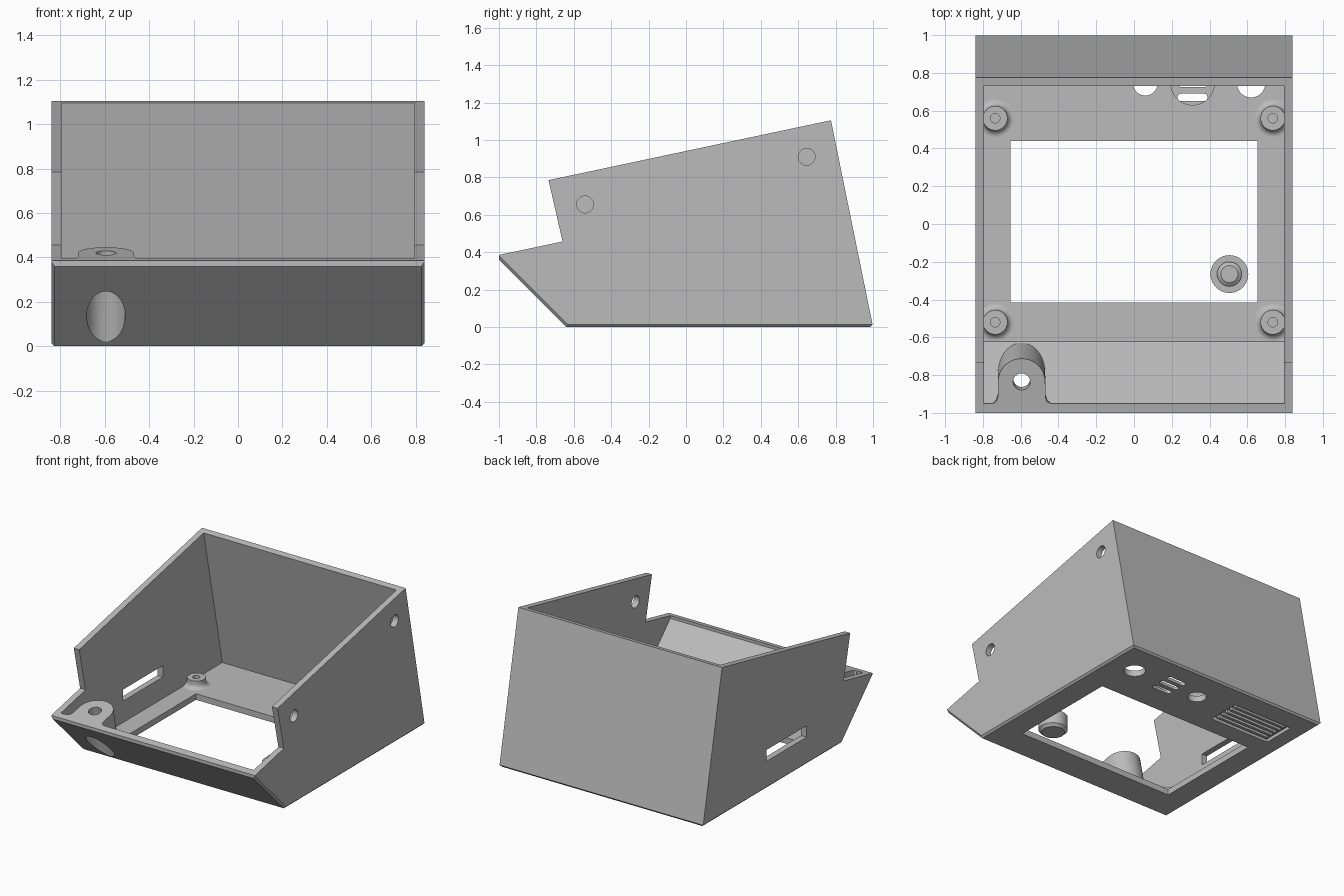
import bpy, bmesh, math
from mathutils import Matrix, Vector

if "Cube" in bpy.data.objects:
    bpy.data.objects.remove(bpy.data.objects["Cube"], do_unlink=True)

grey = bpy.data.materials.new("matte grey")
grey.use_nodes = True
grey.diffuse_color = (0.5, 0.5, 0.5, 1)
grey.node_tree.nodes["Principled BSDF"].inputs["Base Color"].default_value = (0.5, 0.5, 0.5, 1)

SIDEWAYS = Matrix(((0, 0, 1, 0), (1, 0, 0, 0), (0, 1, 0, 0), (0, 0, 0, 1)))


def finish(name, bm):
    bmesh.ops.recalc_face_normals(bm, faces=bm.faces)
    mesh = bpy.data.meshes.new(name)
    bm.to_mesh(mesh)
    bm.free()
    mesh.materials.append(grey)
    obj = bpy.data.objects.new(name, mesh)
    bpy.context.collection.objects.link(obj)
    return obj


def prism_mesh(pts, start, end, matrix):
    """Extrude a flat outline along the local z axis."""
    bm = bmesh.new()
    low = [bm.verts.new(matrix @ Vector((a, b, start))) for a, b in pts]
    high = [bm.verts.new(matrix @ Vector((a, b, end))) for a, b in pts]
    bm.faces.new(low)
    bm.faces.new(high)
    for i in range(len(pts)):
        j = (i + 1) % len(pts)
        bm.faces.new((low[i], low[j], high[j], high[i]))
    return bm


def prism(name, pts, start, end, matrix=Matrix()):
    return finish(name, prism_mesh(pts, start, end, matrix))


def box(name, x0, x1, y0, y1, z0, z1):
    return prism(name, [(x0, y0), (x1, y0), (x1, y1), (x0, y1)], z0, z1)


def circle(r, a=0.0, b=0.0, n=40):
    return [(a + r * math.cos(math.tau * i / n), b + r * math.sin(math.tau * i / n)) for i in range(n)]


def capsule(x, y, length, width):
    r, h = width / 2, length / 2 - width / 2
    arc = [math.pi * i / 10 - math.pi / 2 for i in range(11)]
    right = [(x + h + r * math.cos(t), y + r * math.sin(t)) for t in arc]
    return right + [(2 * x - a, 2 * y - b) for a, b in right]


def lathe(name, profile, x, y, n=40):
    """Revolve a radius/height profile that starts and ends on the axis."""
    bm = bmesh.new()
    verts = [bm.verts.new((x + r, y, z)) for r, z in profile]
    edges = [bm.edges.new(p) for p in zip(verts, verts[1:])]
    bmesh.ops.spin(bm, geom=verts + edges, cent=(x, y, 0), axis=(0, 0, 1),
                   angle=math.tau, steps=n, use_merge=True)
    bmesh.ops.remove_doubles(bm, verts=bm.verts, dist=1e-5)
    return finish(name, bm)


def boolean(target, cutter, operation="DIFFERENCE"):
    mod = target.modifiers.new("cut", "BOOLEAN")
    mod.operation = operation
    mod.solver = "EXACT"
    mod.object = cutter
    bpy.context.view_layer.objects.active = target
    bpy.ops.object.modifier_apply(modifier=mod.name)
    bpy.data.objects.remove(cutter, do_unlink=True)


# Outer body from the side profile, with bevelled lower edges
side = [(-1, 0.385), (-1, 0.36), (-0.64, 0), (1, 0), (0.775, 1.105), (-0.735, 0.785), (-0.66, 0.457)]
bm = prism_mesh(side, -0.84, 0.84, SIDEWAYS)
bmesh.ops.recalc_face_normals(bm, faces=bm.faces)
bevelled = []
for e in bm.edges:
    normals = [f.normal for f in e.link_faces]
    lengthwise = any(n.z < -0.5 for n in normals) and any(abs(n.x) > 0.9 for n in normals)
    back = all(v.co.z < 0.01 and v.co.y > 0.9 for v in e.verts)
    if lengthwise or back:
        bevelled.append(e)
bmesh.ops.bevel(bm, geom=bevelled, offset=0.014, segments=1, affect="EDGES")
housing = finish("housing", bm)

# Tilted frame of the front screw boss
tilt = Matrix.Translation((-0.595, -0.835, 0.42)) @ Matrix.Rotation(math.radians(12), 4, "X")

# Cavity, leaving the boss standing against the front wall
inner = [(-0.95, 0.374), (-0.621, 0.045), (0.951, 0.045), (0.688, 1.3), (-0.95, 1.3)]
cavity = prism("cavity", inner, -0.795, 0.795, SIDEWAYS)
half = [(0.15, -0.4), (0.15, -0.117), (0.135, -0.108), (0.126, -0.085)]
arc = [(0.125 * math.cos(math.pi * i / 24), 0.125 * math.sin(math.pi * i / 24)) for i in range(25)]
outline = half + arc + [(-a, b) for a, b in reversed(half)]
boolean(cavity, prism("boss_shape", outline, -0.7, 1.2, tilt))
boolean(housing, cavity)

# Boss screw hole and head clearance
boolean(housing, prism("screw_hole", circle(0.045), -0.3, 0.2, tilt))
boolean(housing, prism("head_clearance", circle(0.087), -0.7, -0.08, tilt))

# Screen window, side slot and two wall holes
boolean(housing, box("window", -0.655, 0.655, -0.415, 0.44, -0.1, 0.1))
boolean(housing, box("side_slot", -0.9, -0.75, -0.22, 0.25, 0.205, 0.29))
for y, z in ((-0.54, 0.655), (0.645, 0.91)):
    boolean(housing, prism("wall_hole", circle(0.045, y, z), 0.75, 0.9, SIDEWAYS))

# Floor holes, and a recess with three sound slots
for x, r in ((0.06, 0.065), (0.62, 0.075)):
    boolean(housing, prism("floor_hole", circle(r, x, 0.745), -0.1, 0.1))
boolean(housing, prism("recess", circle(0.115, 0.31, 0.745), 0.022, 0.1))
for dy in (-0.075, 0, 0.075):
    boolean(housing, prism("sound_slot", capsule(0.31, 0.745 + dy, 0.16, 0.04), -0.1, 0.03))

# Underside grille pocket with bars
boolean(housing, box("grille_pocket", -0.71, -0.21, 0.58, 0.83, -0.1, 0.025))
grille = [box("grille_bar", -0.68, -0.24, y, y + 0.022, 0.002, 0.03)
          for y in (0.605, 0.65, 0.695, 0.74, 0.785)]

# Four filleted standoffs
fillet = [(0.1 - 0.035 * math.sin(t), 0.08 - 0.035 * math.cos(t))
          for t in [math.pi / 2 * i / 8 for i in range(9)]]
profile = [(0, 0.04)] + fillet + [(0.065, 0.103), (0.025, 0.103), (0.025, 0.055), (0, 0.055)]
standoffs = [lathe("standoff", profile, x, y) for x in (-0.735, 0.735) for y in (-0.52, 0.56)]

# Loose button
button = lathe("button", [(0, 0), (0.08, 0), (0.1, 0.02), (0.1, 0.12), (0.065, 0.12),
                          (0.065, 0.15), (0.045, 0.165), (0, 0.165)], 0.505, -0.265)

# Smooth round walls, keep sharp edges
bpy.ops.object.select_all(action="DESELECT")
for obj in [housing, button] + standoffs:
    obj.select_set(True)
bpy.context.view_layer.objects.active = housing
bpy.ops.object.shade_smooth_by_angle(angle=math.radians(30))
